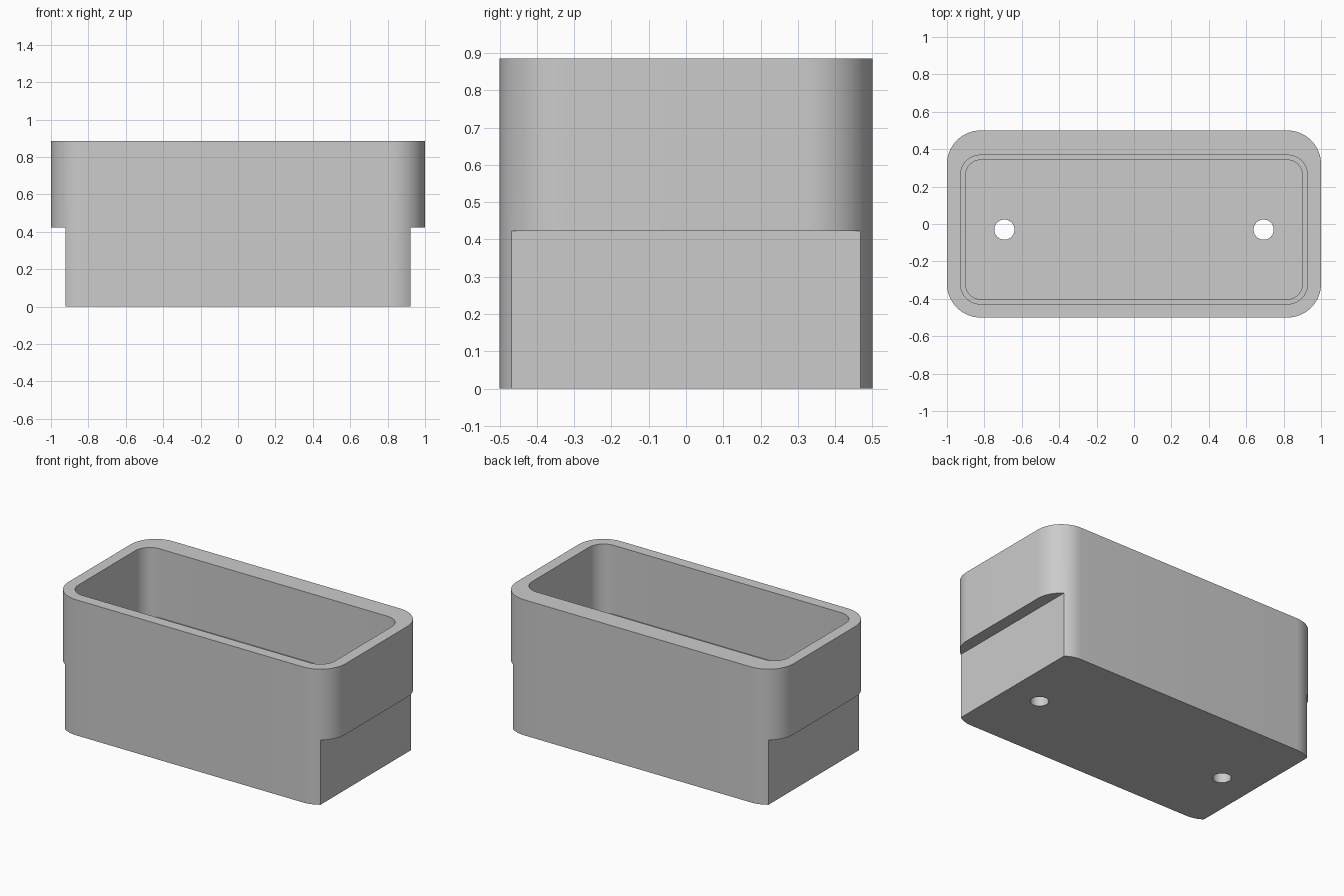
import bpy, bmesh
from math import cos, sin, pi, radians

if "Cube" in bpy.data.objects:
    bpy.data.objects.remove(bpy.data.objects["Cube"])

TOP, NOTCH_Z, LEDGE_Z, FLOOR_Z = 0.885, 0.423, 0.435, 0.08
MID_Y = -0.03            # the cavity sits slightly towards the front
CORNER_STEPS = 16

grey = bpy.data.materials.new("light_grey")
grey.use_nodes = True
colour = (0.6, 0.6, 0.6, 1)
grey.diffuse_color = colour
grey.node_tree.nodes["Principled BSDF"].inputs["Base Color"].default_value = colour


def rounded_prism(name, hx, hy, radius, z0, z1, cx=0, cy=0):
    """Upright prism with a rounded rectangle as its outline."""
    bm = bmesh.new()
    ring = []
    for q, (sx, sy) in enumerate([(1, 1), (-1, 1), (-1, -1), (1, -1)]):
        for i in range(CORNER_STEPS + 1):
            a = (q + i / CORNER_STEPS) * pi / 2
            ring.append(bm.verts.new((cx + sx * (hx - radius) + radius * cos(a),
                                      cy + sy * (hy - radius) + radius * sin(a), z0)))
    base = bm.faces.new(ring)
    grown = bmesh.ops.extrude_face_region(bm, geom=[base])["geom"]
    bmesh.ops.translate(bm, vec=(0, 0, z1 - z0),
                        verts=[v for v in grown if isinstance(v, bmesh.types.BMVert)])
    bmesh.ops.remove_doubles(bm, verts=bm.verts[:], dist=1e-5)
    bmesh.ops.recalc_face_normals(bm, faces=bm.faces[:])
    mesh = bpy.data.meshes.new(name)
    bm.to_mesh(mesh)
    bm.free()
    obj = bpy.data.objects.new(name, mesh)
    obj.data.materials.append(grey)
    bpy.context.collection.objects.link(obj)
    return obj


def box(name, centre, size):
    bpy.ops.mesh.primitive_cube_add(size=1, location=centre)
    obj = bpy.context.object
    obj.name, obj.scale = name, size
    obj.data.materials.append(grey)
    return obj


# Outer shell
body = rounded_prism("open_box", 1.0, 0.5, 0.18, 0, TOP)

# Cavity and the narrower pocket under its ledge
cutters = [
    rounded_prism("cavity_cutter", 0.927, 0.398, 0.105, LEDGE_Z, TOP + 0.1, cy=MID_Y),
    rounded_prism("pocket_cutter", 0.90, 0.372, 0.08, FLOOR_Z, LEDGE_Z + 0.05, cy=MID_Y),
]

# End notches and drain holes, one on each side
for side, sx in (("left", 1), ("right", -1)):
    cutters.append(box(side + "_notch_cutter", (sx * 1.023, 0, NOTCH_Z / 2 - 0.1),
                       (0.2, 1.4, NOTCH_Z + 0.2)))
    bpy.ops.mesh.primitive_cylinder_add(vertices=48, radius=0.054, depth=0.4,
                                        location=(sx * 0.693, MID_Y, 0))
    hole = bpy.context.object
    hole.name = side + "_hole_cutter"
    hole.data.materials.append(grey)
    cutters.append(hole)

# Cut everything out of the shell
bpy.context.view_layer.objects.active = body
for cutter in cutters:
    cutter.hide_render = True
    mod = body.modifiers.new(cutter.name, 'BOOLEAN')
    mod.operation, mod.solver, mod.object = 'DIFFERENCE', 'EXACT', cutter
    bpy.ops.object.modifier_apply(modifier=mod.name)
for cutter in cutters:
    bpy.data.objects.remove(cutter)

# Smooth the rounded corners, keep the rims sharp
bpy.ops.object.select_all(action='DESELECT')
body.select_set(True)
bpy.ops.object.shade_smooth_by_angle(angle=radians(30))
